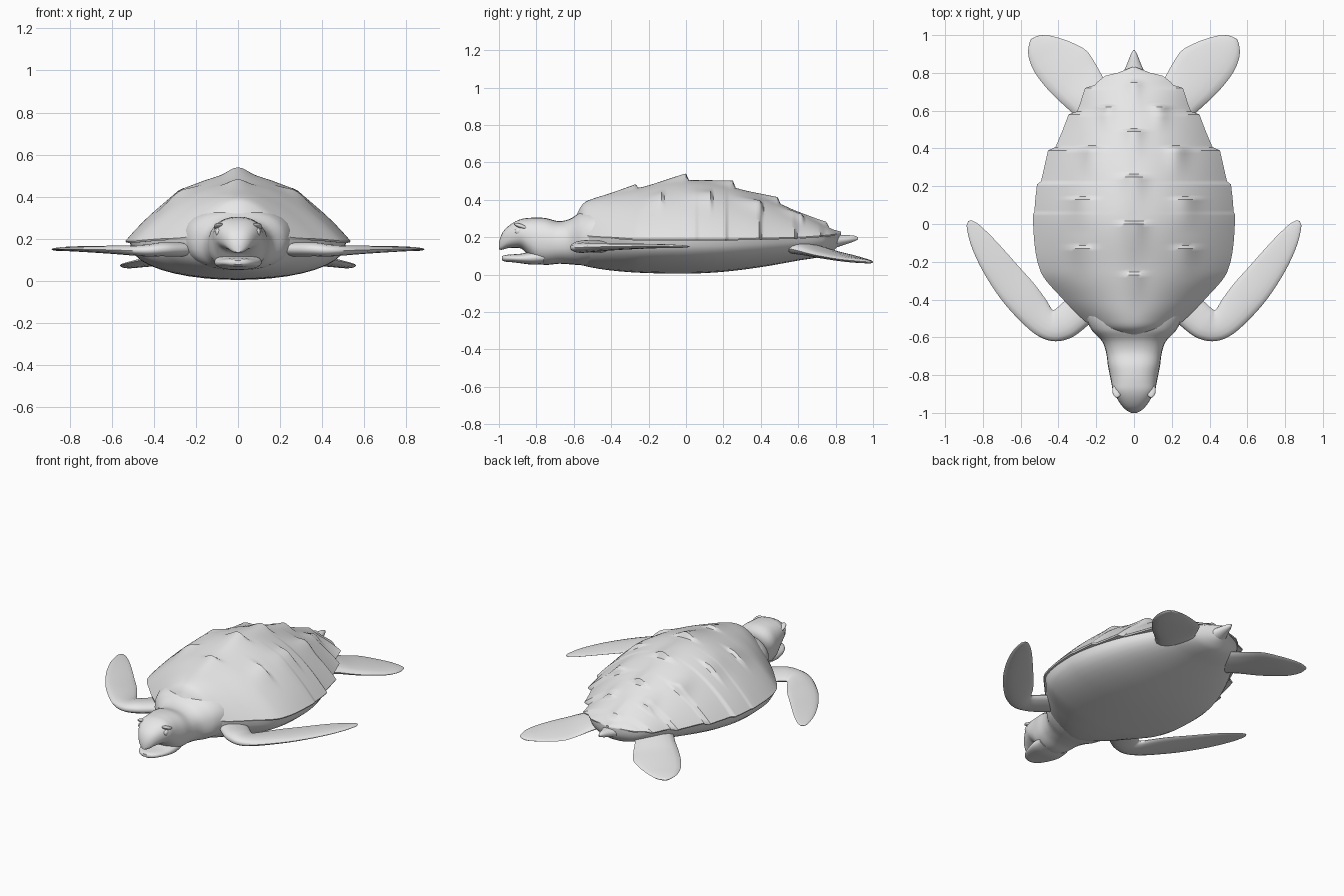
import bpy, bmesh, math
from mathutils import Vector

grey = bpy.data.materials.new("soft grey")
grey.diffuse_color = (0.8, 0.8, 0.8, 1)


def lerp(table, y, col):
    """Smoothly interpolate one column of a station table at y."""
    n = len(table)
    if y <= table[0][0]:
        return table[0][col]
    for i in range(n - 1):
        if y <= table[i + 1][0]:
            a, b = table[i], table[i + 1]
            p, q = table[max(i - 1, 0)], table[min(i + 2, n - 1)]
            h = b[0] - a[0]
            t = (y - a[0]) / h
            m0 = (b[col] - p[col]) / (b[0] - p[0]) * h
            m1 = (q[col] - a[col]) / (q[0] - a[0]) * h
            return ((2*t**3 - 3*t*t + 1) * a[col] + (t**3 - 2*t*t + t) * m0
                    + (3*t*t - 2*t**3) * b[col] + (t**3 - t*t) * m1)
    return table[-1][col]


def skin(name, rows, closed=True, angle=40):
    """Join rows of points into a surface; closed rows get end caps."""
    bm = bmesh.new()
    vs = [[bm.verts.new(p) for p in r] for r in rows]
    n = len(rows[0])
    for a, b in zip(vs, vs[1:]):
        for j in range(n if closed else n - 1):
            k = (j + 1) % n
            bm.faces.new((a[j], a[k], b[k], b[j]))
    if closed:
        bm.faces.new(vs[0])
        bm.faces.new(vs[-1][::-1])
    bmesh.ops.remove_doubles(bm, verts=bm.verts, dist=0.0005)
    bmesh.ops.recalc_face_normals(bm, faces=bm.faces)
    return finish(name, bm, angle)


def finish(name, bm, angle=40):
    me = bpy.data.meshes.new(name)
    bm.to_mesh(me)
    bm.free()
    me.materials.append(grey)
    ob = bpy.data.objects.new(name, me)
    bpy.context.collection.objects.link(ob)
    bpy.context.view_layer.objects.active = ob
    ob.select_set(True)
    bpy.ops.object.shade_smooth_by_angle(angle=math.radians(angle))
    ob.select_set(False)
    return ob


def spow(v, e):
    return math.copysign(abs(v) ** e, v)


def tube(name, table, steps, power=0.85, seg=28):
    """Loft of rounded sections along y: (y, half width, bottom, top)."""
    rows = []
    y0, y1 = table[0][0], table[-1][0]
    for i in range(steps + 1):
        y = y0 + (y1 - y0) * i / steps
        w, lo, hi = (lerp(table, y, c) for c in (1, 2, 3))
        ring = [2 * math.pi * j / seg for j in range(seg)]
        rows.append([(w * spow(math.cos(a), power), y,
                      (lo + hi) / 2 + (hi - lo) / 2 * spow(math.sin(a), power))
                     for a in ring])
    return skin(name, rows)


def ellipsoid(name, loc, size, tilt=0.0):
    bm = bmesh.new()
    bmesh.ops.create_uvsphere(bm, u_segments=16, v_segments=10, radius=1)
    ob = finish(name, bm)
    ob.location, ob.scale, ob.rotation_euler = loc, size, (tilt, 0, 0)
    return ob


def flipper(name, table, side, steps=8, seg=16):
    """Blade through stations (lead x, lead y, trail x, trail y, z, thickness)."""
    st = [(i,) + s for i, s in enumerate(table)]
    rows = []
    for i in range((len(st) - 1) * steps + 1):
        lx, ly, tx, ty, z, th = (lerp(st, i / steps, c) for c in range(1, 7))
        row = []
        for j in range(seg):
            a = 2 * math.pi * j / seg
            c = math.cos(a)
            u = (1 + c) / 2
            # thicker towards the leading edge
            row.append((side * (tx + (lx - tx) * u), ty + (ly - ty) * u,
                        z + th * math.sin(a) * (0.55 + 0.45 * u)))
        rows.append(row)
    return skin(name, rows, angle=60)


# Shell stations: y, half width, top, rim height, belly bottom
BODY = [(-0.585, 0.10, 0.32, 0.23, 0.06), (-0.555, 0.20, 0.375, 0.215, 0.05),
        (-0.50, 0.275, 0.405, 0.205, 0.037), (-0.40, 0.375, 0.432, 0.20, 0.022),
        (-0.25, 0.495, 0.465, 0.19, 0.01), (0.0, 0.53, 0.505, 0.19, 0.005),
        (0.2, 0.50, 0.48, 0.19, 0.015), (0.4, 0.42, 0.42, 0.195, 0.04),
        (0.6, 0.30, 0.335, 0.20, 0.075), (0.74, 0.20, 0.265, 0.21, 0.10),
        (0.79, 0.11, 0.24, 0.215, 0.13), (0.83, 0.01, 0.23, 0.22, 0.17)]
# Scute tips on the top: x, y, height, length, spread
TIPS = [(0, -0.27, 0.022, 0.2, 0.05), (0, 0.0, 0.035, 0.24, 0.06),
        (0, 0.25, 0.035, 0.22, 0.06), (0, 0.49, 0.03, 0.2, 0.05),
        (0, 0.75, 0.022, 0.18, 0.04),
        (0.28, -0.13, 0.022, 0.16, 0.06), (0.28, 0.13, 0.025, 0.18, 0.06),
        (0.23, 0.40, 0.03, 0.18, 0.05), (0.14, 0.62, 0.025, 0.15, 0.04)]
# Rim teeth along the back half: y, length, reach
TEETH = [(0.05, 0.2, 0.006), (0.21, 0.16, 0.016), (0.39, 0.17, 0.03),
         (0.58, 0.17, 0.034), (0.72, 0.13, 0.04), (0.785, 0.06, 0.03)]
DROP = 0.016


def saw(y, tip, length):
    """Slow rise up to the tip, then a sharp drop."""
    if y <= tip:
        return max(0, 1 - (tip - y) / length) ** 1.5
    return max(0, 1 - (y - tip) / DROP)


ys = [-0.585 + 1.415 * i / 90 for i in range(91)]
for y in [t[1] for t in TIPS] + [t[0] for t in TEETH]:
    ys = [v for v in ys if abs(v - y) > 0.005 and abs(v - y - DROP) > 0.005]
    ys += [y, y + DROP]
ys = sorted(set(ys))

shell_rows, belly_rows = [], []
for y in ys:
    w, top, rim, low = (lerp(BODY, y, c) for c in (1, 2, 3, 4))
    edge = w + max(saw(y, t, l) * r for t, l, r in TEETH)
    row = [(-0.9 * w, y, rim - 0.005), (-edge + 0.004, y, rim - 0.008)]
    for j in range(-24, 25):
        t = j / 24
        x = edge * t
        z = rim + (top - rim) * (1 - abs(t) ** 2)
        z += max(h * saw(y, ty, l) * math.exp(-((abs(x) - tx) / s) ** 2)
                 for tx, ty, h, l, s in TIPS) * (1 - t ** 8)
        row.append((x, y, z))
    row += [(edge - 0.004, y, rim - 0.008), (0.9 * w, y, rim - 0.005)]
    shell_rows.append(row)
    belly_rows.append([(0.97 * w * math.sin(a), y,
                        rim - (rim - low) * abs(math.cos(a)) ** 0.85)
                       for a in [math.pi * (k / 20 - 0.5) for k in range(21)]])
skin("shell", shell_rows, closed=False, angle=38)
skin("belly", belly_rows, closed=True)

# Neck and head, with a hooked beak
tube("neck_and_head", [
    (-1.0, 0.015, 0.135, 0.175), (-0.985, 0.042, 0.132, 0.218),
    (-0.96, 0.066, 0.14, 0.25), (-0.92, 0.092, 0.143, 0.28),
    (-0.88, 0.112, 0.138, 0.297), (-0.84, 0.12, 0.10, 0.303),
    (-0.80, 0.128, 0.062, 0.305), (-0.75, 0.138, 0.052, 0.302),
    (-0.68, 0.148, 0.058, 0.286), (-0.62, 0.17, 0.055, 0.298),
    (-0.56, 0.225, 0.05, 0.335), (-0.48, 0.26, 0.05, 0.35),
    (-0.40, 0.27, 0.06, 0.34)], 60)
tube("lower_jaw", [
    (-0.985, 0.02, 0.078, 0.098), (-0.97, 0.05, 0.07, 0.104),
    (-0.93, 0.08, 0.066, 0.108), (-0.88, 0.10, 0.06, 0.112),
    (-0.82, 0.112, 0.053, 0.125), (-0.76, 0.11, 0.056, 0.13)], 20)

# Blade shapes of the limbs
FRONT = [(0.18, -0.47, 0.27, -0.33, 0.15, 0.04), (0.26, -0.55, 0.37, -0.41, 0.15, 0.042),
         (0.34, -0.605, 0.415, -0.45, 0.15, 0.041), (0.43, -0.62, 0.435, -0.45, 0.145, 0.036),
         (0.52, -0.585, 0.47, -0.395, 0.145, 0.03), (0.62, -0.495, 0.53, -0.315, 0.148, 0.025),
         (0.71, -0.39, 0.61, -0.225, 0.15, 0.02), (0.80, -0.25, 0.69, -0.135, 0.152, 0.016),
         (0.86, -0.12, 0.76, -0.06, 0.152, 0.012), (0.885, -0.02, 0.825, 0.0, 0.15, 0.008),
         (0.878, 0.015, 0.86, 0.02, 0.15, 0.003)]
REAR = [(0.25, 0.50, 0.10, 0.68, 0.15, 0.045), (0.33, 0.59, 0.16, 0.77, 0.13, 0.037),
        (0.41, 0.665, 0.205, 0.85, 0.11, 0.028), (0.48, 0.74, 0.255, 0.92, 0.095, 0.023),
        (0.535, 0.82, 0.34, 0.965, 0.082, 0.019), (0.56, 0.90, 0.415, 0.99, 0.074, 0.015),
        (0.55, 0.97, 0.465, 1.0, 0.068, 0.01), (0.525, 0.99, 0.50, 0.998, 0.066, 0.003)]
for side, label in ((1, "left"), (-1, "right")):
    flipper(label + "_front_flipper", FRONT, side)
    flipper(label + "_rear_flipper", REAR, side)
    # Eye and heavy brow
    ellipsoid(label + "_eye", (side * 0.092, -0.893, 0.232), (0.016, 0.022, 0.02))
    ellipsoid(label + "_brow", (side * 0.09, -0.88, 0.258), (0.025, 0.042, 0.012), -0.35)

# Tail
tube("tail", [(0.66, 0.11, 0.10, 0.215), (0.76, 0.075, 0.13, 0.215),
              (0.84, 0.04, 0.157, 0.212), (0.90, 0.016, 0.178, 0.208),
              (0.92, 0.004, 0.188, 0.2)], 14, 1.0, 16)
